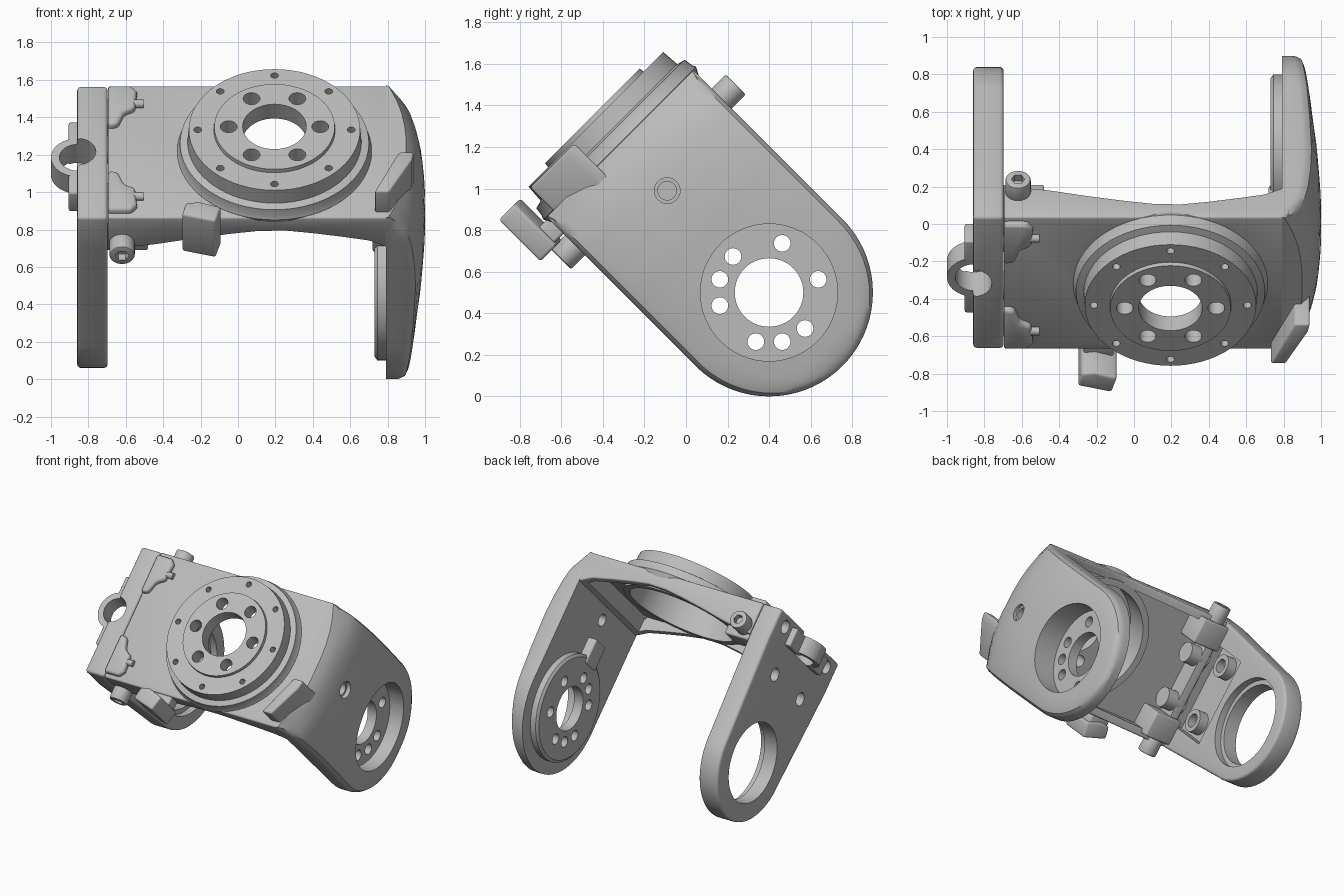
import bpy, bmesh, math
from math import sin, cos, pi, radians, sqrt

cube = bpy.data.objects.get("Cube")
if cube:
    bpy.data.objects.remove(cube, do_unlink=True)

grey = bpy.data.materials.new("cast_grey")
grey.use_nodes = True
grey.diffuse_color = (0.5, 0.5, 0.5, 1)
grey.node_tree.nodes["Principled BSDF"].inputs["Base Color"].default_value = (0.5, 0.5, 0.5, 1)

# The bracket is built level (x, a = across, b = plate normal), then tilted
CA, CB, FX = 0.636, 0.071, 0.195      # arm pivot (a, b) and flange centre x
A0, A1, TOP = 0.136, 1.136, 1.085     # plate edges and plate top
parts = []


def place(axis, p, h):
    return {"x": (h, p[0], p[1]), "a": (p[0], h, p[1]), "b": (p[0], p[1], h)}[axis]


def skin(name, rings):
    """Join closed rings of points into a capped solid."""
    bm = bmesh.new()
    rings = [[bm.verts.new(p) for p in ring] for ring in rings]
    n = len(rings[0])
    for one, two in zip(rings, rings[1:]):
        for i in range(n):
            j = (i + 1) % n
            bm.faces.new((one[i], one[j], two[j], two[i]))
    bm.faces.new(rings[0])
    bm.faces.new(rings[-1])
    bmesh.ops.recalc_face_normals(bm, faces=bm.faces)
    mesh = bpy.data.meshes.new(name)
    bm.to_mesh(mesh)
    bm.free()
    obj = bpy.data.objects.new(name, mesh)
    bpy.context.collection.objects.link(obj)
    parts.append(obj)
    return obj


def prism(name, axis, pts, lo, hi):
    return skin(name, [[place(axis, p, h) for p in pts] for h in (lo, hi)])


def arc(c, r, start=0, end=360, n=48):
    full = end - start == 360
    angles = [radians(start + (end - start) * i / (n if full else n - 1)) for i in range(n)]
    return [(c[0] + r * cos(t), c[1] + r * sin(t)) for t in angles]


def rod(name, axis, c, r, lo, hi, n=32):
    return prism(name, axis, arc(c, r, n=n), lo, hi)


def box(name, x, a, b):
    return prism(name, "x", [(a[0], b[0]), (a[1], b[0]), (a[1], b[1]), (a[0], b[1])], *x)


def lathe(name, axis, c, profile, n=64):
    return skin(name, [[place(axis, p, h) for p in arc(c, r, n=n)] for r, h in profile])


def bake(obj):
    graph = bpy.context.evaluated_depsgraph_get()
    mesh = bpy.data.meshes.new_from_object(obj.evaluated_get(graph))
    obj.modifiers.clear()
    obj.data = mesh


def cut(obj, cutters):
    for c in cutters:
        m = obj.modifiers.new("cut", "BOOLEAN")
        m.operation, m.solver, m.object = "DIFFERENCE", "EXACT", c
    bake(obj)
    for c in cutters:
        parts.remove(c)
        bpy.data.objects.remove(c, do_unlink=True)


def soften(obj, width, segments=3):
    m = obj.modifiers.new("soft", "BEVEL")
    m.width, m.segments, m.limit_method = width, segments, "ANGLE"
    m.angle_limit = radians(42)
    bake(obj)
    return obj


# Plate with arched skirts, hollow underneath
arch = [(x, .985 - .145 * min(1, abs(x - FX) / .8) ** 1.3)
        for x in (.7, .55, .4, .25, .1, -.05, -.25, -.45, -.695)]
plate = prism("top_plate", "a", [(-.695, TOP), (.80, TOP), (.83, 1.05), (.83, .84)] + arch, A0, A1)
soften(plate, .012)
cut(plate, [box("cavity", (-.63, .75), (A0 + .06, A1 - .06), (.4, 1.0)),
            rod("flange_seat", "b", (FX, CA), .42, .8, 1.3, 64)])

# Domed pivot arm: (b, x at its middle, x at its sides), lofted from tip to plate
dome = [(-.43, .85, .85), (-.42, .87, .868), (-.395, .888, .882), (-.35, .903, .893),
        (-.28, .915, .90), (-.1, .938, .918), (CB, .957, .935), (.3, .985, .95), (.55, 1.0, .96),
        (.70, 1.0, .955), (.844, .99, .94), (.93, .975, .92), (.985, .96, .89),
        (1.04, .935, .855), (TOP, .90, .81)]


def dome_at(b):
    for (b0, m0, s0), (b1, m1, s1) in zip(dome, dome[1:]):
        if b <= b1:
            t = max(0, (b - b0) / (b1 - b0))
            return m0 + t * (m1 - m0), s0 + t * (s1 - s0)
    return dome[-1][1:]


levels = [CB - .4995 * cos(pi / 2 * i / 18) for i in range(18)]
levels += [CB + (TOP - CB) * i / 24 for i in range(25)]
rings = []
for b in levels:
    mid, side = dome_at(b)
    w = .5 if b >= CB else sqrt(.25 - (b - CB) ** 2)
    r = min(.055, w * .4, (side - .79) * .8)
    half = [(w, .79), (w, side - r), (w - .12 * r, side - .6 * r), (w - .4 * r, side - .2 * r)]
    for k in (0, .2, .4, .6, .8):
        s = (w - r) * (1 - k)
        half.append((s, side + (mid - side) * (1 - (s / (w - r)) ** 2.5)))
    rings.append([(x, CA + s, b) for s, x in half] + [(x, CA - s, b) for s, x in reversed(half)])
arm = skin("pivot_arm", rings)
cut(arm, [rod("hub_opening", "x", (CA, CB), .33, .7, 1.2, 64),
          rod("arm_hole", "x", (CA, .764), .045, .7, 1.2),
          rod("arm_hole_sink", "x", (CA, .764), .062, .965, 1.2)])

# Round mounting flange, hollow below, with bolt circles
flange = lathe("mounting_flange", "b", (FX, CA), [
    (.46, .97), (.46, 1.03), (.50, 1.05), (.52, 1.088), (.512, 1.105), (.505, 1.15),
    (.465, 1.16), (.458, 1.25), (.325, 1.25), (.322, 1.273)])
holes = [rod("hollow", "b", (FX, CA), .41, .8, 1.165, 64),
         rod("bore", "b", (FX, CA), .17, .8, 1.4, 48)]
holes += [rod("bolt", "b", p, .045, .8, 1.4, 24) for p in arc((FX, CA), .245, n=6)]
holes += [rod("pin", "b", p, .021, 1.19, 1.4, 16) for p in arc((FX, CA), .41, n=8)]
cut(flange, holes)

# Pivot hub disc inside the domed arm
hub = lathe("pivot_hub", "x", (CA, CB), [(.38, .73), (.40, .745), (.40, .806)])
holes = [rod("bore", "x", (CA, CB), .165, .6, 1, 48)]
for deg in (30, 90, 120, 150, -30, -90, -120, -150):
    t = radians(deg)
    holes.append(rod("bolt", "x", (CA + .245 * cos(t), CB + .245 * sin(t)), .04, .6, 1, 24))
cut(hub, holes)
soften(box("hub_stop", (.72, .82), (CA - .09, CA + .07), (.41, .6)), .012)

# Flat bolt-on arm with its large bearing opening and inner pocket
flat = prism("flat_arm", "x", arc((CA, CB), .44, 180, 360)
             + [(A1, .85), (A1, TOP), (A0, TOP), (A0, .85)], -.86, -.697)
soften(flat, .02)
holes = [rod("opening", "x", (CA, CB), .30, -1, -.5, 64),
         rod("inner_step", "x", (CA, CB), .335, -.75, -.5, 64),
         box("pocket", (-.775, -.6), (CA - .33, CA + .33), (.47, .87)),
         rod("loop_notch", "b", (-.86, CA), .10, .9, 1.3)]
for side in (-1, 1):
    holes += [rod("top_hole", "x", (CA + side * .36, 1.0), .05, -1, -.8),
              rod("low_hole", "x", (CA + side * .22, .68), .05, -1, -.5)]
cut(flat, holes)

# Cable loop clipped to the flat arm
clip = soften(box("clip_base", (-.905, -.85), (CA - .27, CA + .27), (.90, 1.04)), .01)
cut(clip, [rod("clip_bore", "b", (-.855, CA), .10, .8, 1.2, 48)])
loop = rod("cable_loop", "b", (-.855, CA), .145, .91, 1.04, 48)
cut(loop, [rod("loop_bore", "b", (-.855, CA), .10, .8, 1.2, 48),
           box("loop_trim", (-.80, -.5), (0, 1.2), (.8, 1.2))])

# Fasteners mirrored on both edges of the plate
for side, tag in ((-1, "lower"), (1, "upper")):
    def m(v):
        return CA + side * v
    soften(prism(tag + "_clamp_boss", "b", [
        (-.695, m(.47)), (-.57, m(.47)), (-.54, m(.43)), (-.55, m(.30)), (-.61, m(.27)),
        (-.64, m(.18)), (-.695, m(.17))], 1.0, 1.12), .02)
    rod(tag + "_pin", "x", (m(.35), 1.095), .023, -.58, -.505, 16)
    soften(box(tag + "_corner_block", (-.71, -.48), sorted((m(.28), m(.47))), (.80, 1.02)), .015)
    rod(tag + "_screw_boss", "x", (m(.18), .92), .075, -.71, -.54)
    sleeve = rod(tag + "_screw_sleeve", "x", (m(.22), .68), .085, -.80, -.70)
    cut(sleeve, [rod("sleeve_bore", "x", (m(.22), .68), .05, -1, -.5)])
    lo, hi = sorted((m(.46), m(.595)))
    screw = soften(rod(tag + "_cap_screw", "a", (-.62, .892), .068, lo, hi), .01, 2)
    lo, hi = sorted((m(.55), m(.7)))
    cut(screw, [rod("socket", "a", (-.62, .892), .036, lo, hi, 6)])

# Stop lugs
soften(prism("edge_lug", "b", [(-.30, .01), (-.12, -.04), (-.09, .07), (-.21, .11), (-.28, .10)],
             .955, 1.237), .015)
soften(box("edge_lug_web", (-.27, -.11), (.05, .18), (.97, 1.075)), .015)
soften(prism("corner_lug", "b", [(.73, .18), (.81, .18), (.93, .42), (.94, .48), (.86, .48)],
             .98, 1.24), .012)

# Tilt, colour and shade everything
bpy.ops.object.select_all(action="DESELECT")
for obj in parts:
    obj.rotation_euler.x = pi / 4
    obj.data.materials.clear()
    obj.data.materials.append(grey)
    for f in obj.data.polygons:
        f.material_index = 0
    obj.select_set(True)
bpy.context.view_layer.objects.active = parts[0]
bpy.ops.object.shade_smooth_by_angle(angle=radians(35))
